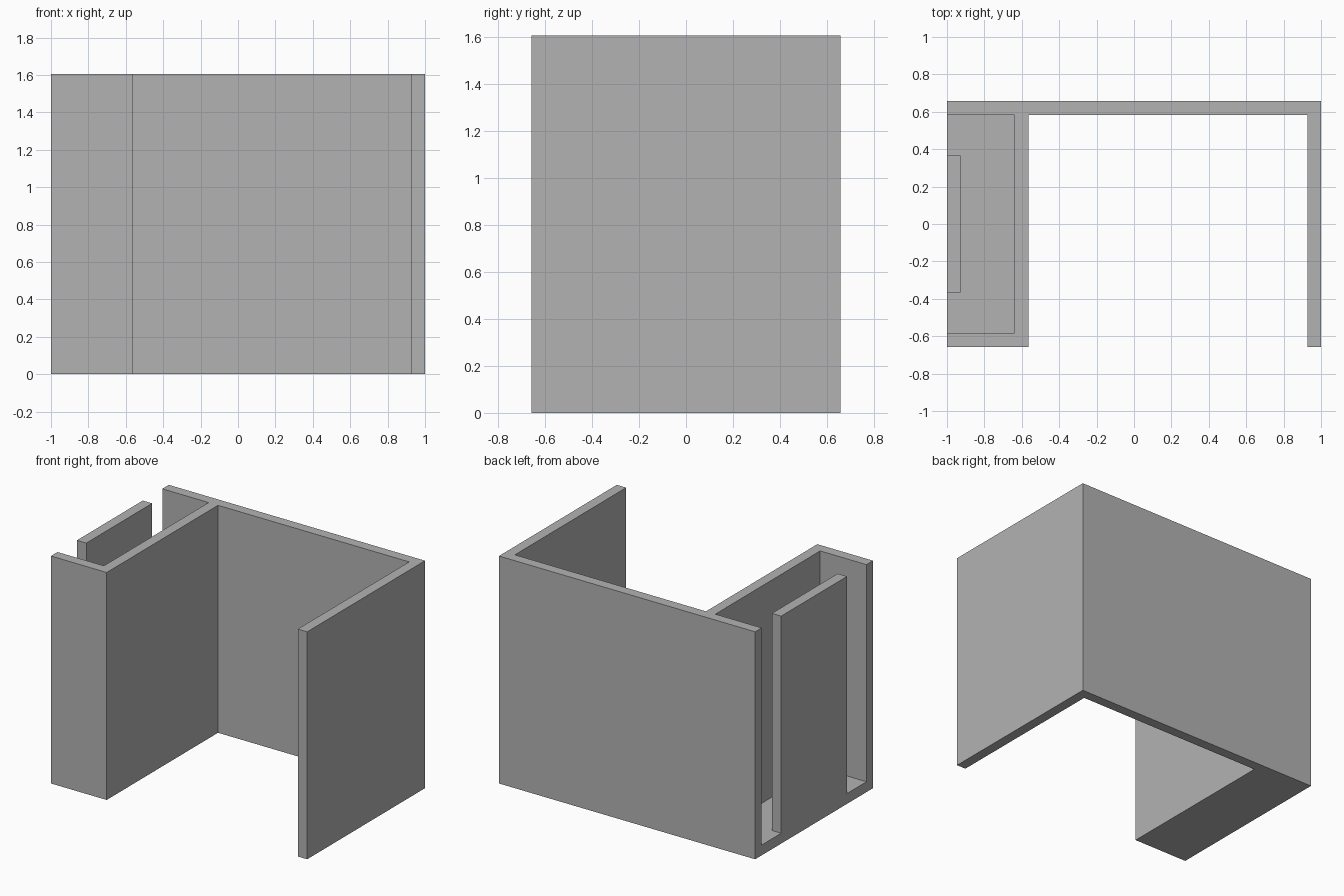
import bpy
import bmesh

if "Cube" in bpy.data.objects:
    bpy.data.objects.remove(bpy.data.objects["Cube"], do_unlink=True)

# Overall size and board thickness
X, Y, H, T = 1.0, 0.657, 1.605, 0.073
DIVIDER = -0.565     # inner face of the side compartment
PANEL = 0.367        # half width of the centre panel

grey = bpy.data.materials.new("plain grey")
grey.use_nodes = True
colour = (0.45, 0.45, 0.45, 1)
grey.diffuse_color = colour
grey.node_tree.nodes["Principled BSDF"].inputs["Base Color"].default_value = colour


def extrude_outline(name, points, bottom, top):
    """Extrude a flat outline upwards into a solid."""
    bm = bmesh.new()
    face = bm.faces.new([bm.verts.new((x, y, bottom)) for x, y in points])
    result = bmesh.ops.extrude_face_region(bm, geom=[face])
    lifted = [v for v in result["geom"] if isinstance(v, bmesh.types.BMVert)]
    bmesh.ops.translate(bm, verts=lifted, vec=(0, 0, top - bottom))
    bmesh.ops.recalc_face_normals(bm, faces=bm.faces)
    mesh = bpy.data.meshes.new(name)
    bm.to_mesh(mesh)
    bm.free()
    mesh.materials.append(grey)
    obj = bpy.data.objects.new(name, mesh)
    bpy.context.collection.objects.link(obj)
    return obj


# Back wall, side wall and solid compartment block in one footprint
body = extrude_outline("walls_and_compartment", [
    (-X, -Y), (DIVIDER, -Y), (DIVIDER, Y - T), (X - T, Y - T),
    (X - T, -Y), (X, -Y), (X, Y), (-X, Y)], 0, H)

# Pocket that leaves the floor, the outer walls and the centre panel
out = -X - T
pocket = extrude_outline("pocket_cutter", [
    (out, -Y + T), (DIVIDER - T, -Y + T), (DIVIDER - T, Y - T), (out, Y - T),
    (out, PANEL), (-X + T, PANEL), (-X + T, -PANEL), (out, -PANEL)], T, H + T)
pocket.hide_render = True

cut = body.modifiers.new("compartment pocket", "BOOLEAN")
cut.operation = "DIFFERENCE"
cut.solver = "EXACT"
cut.object = pocket

# Bake the cut and drop the helper
bpy.context.view_layer.update()
evaluated = body.evaluated_get(bpy.context.evaluated_depsgraph_get())
hollow = bpy.data.meshes.new_from_object(evaluated)
body.modifiers.clear()
body.data = hollow
bpy.data.objects.remove(pocket, do_unlink=True)
